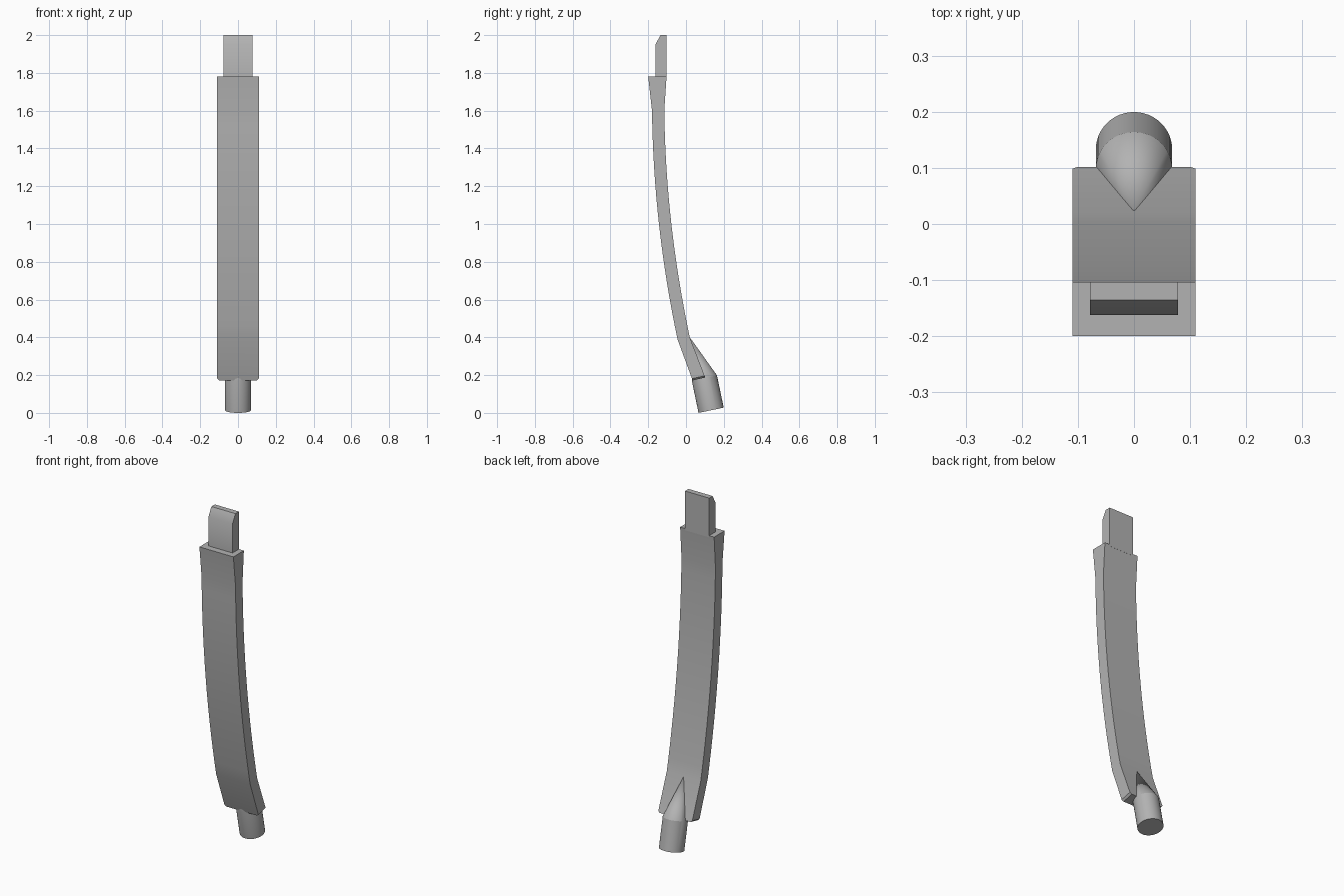
import bpy, bmesh
from math import radians, sin, cos, pi
from mathutils import Vector, Matrix

cube = bpy.data.objects.get("Cube")
if cube:
    bpy.data.objects.remove(cube, do_unlink=True)

grey = bpy.data.materials.new("plain_grey")
grey.use_nodes = True
COLOUR = (0.45, 0.45, 0.45, 1)
grey.diffuse_color = COLOUR
grey.node_tree.nodes["Principled BSDF"].inputs["Base Color"].default_value = COLOUR


def finish(name, bm, angle):
    bmesh.ops.recalc_face_normals(bm, faces=bm.faces)
    mesh = bpy.data.meshes.new(name)
    bm.to_mesh(mesh)
    bm.free()
    mesh.materials.append(grey)
    obj = bpy.data.objects.new(name, mesh)
    bpy.context.collection.objects.link(obj)
    bpy.ops.object.select_all(action='DESELECT')
    obj.select_set(True)
    bpy.context.view_layer.objects.active = obj
    bpy.ops.object.shade_smooth_by_angle(angle=radians(angle))
    return obj


def extrude_profile(points, half):
    """Extrude a side (y, z) outline across x."""
    bm = bmesh.new()
    face = bm.faces.new([bm.verts.new((-half, y, z)) for y, z in points])
    new = bmesh.ops.extrude_face_region(bm, geom=[face])["geom"]
    bmesh.ops.translate(bm, vec=(2 * half, 0, 0),
                        verts=[v for v in new if isinstance(v, bmesh.types.BMVert)])
    return bm


def bow(top, bottom, sag, steps=16):
    """Gently bowed edge from top to bottom, bulging toward the front."""
    a, b = Vector(top), Vector(bottom)
    return [a.lerp(b, i / steps) - Vector((4 * sag * (i / steps) * (1 - i / steps), 0))
            for i in range(steps + 1)]


# Curved bar: flared top, bowed middle, straight kicked-back foot
front = [(-0.20, 1.78)] + bow((-0.18, 1.6), (-0.045, 0.39), 0.03) + [(0.035, 0.172)]
back = [(-0.103, 1.78)] + bow((-0.115, 1.6), (0.02, 0.40), 0.03) + [(0.102, 0.187)]
bm = extrude_profile(front + back[::-1], 0.11)
# Clipped lower corners
corners = [e for e in bm.edges
           if all(v.co.z < 0.2 for v in e.verts)
           and abs(e.verts[0].co.x - e.verts[1].co.x) < 0.001]
bmesh.ops.bevel(bm, geom=corners, offset=0.01, segments=1, affect='EDGES')
finish("curved_bar", bm, 25)

# Flat tang with a sloped front tip
tang = [(-0.162, 1.77), (-0.162, 1.95), (-0.135, 2.0), (-0.103, 2.0), (-0.103, 1.77)]
finish("top_tang", extrude_profile(tang, 0.078), 35)

# Tilted round peg running into a leaning cone on the back of the bar
SIDES, RADIUS, LENGTH = 48, 0.068, 0.174
bm = bmesh.new()
tilt = Matrix.Translation((0, 0.133, 0.014)) @ Matrix.Rotation(radians(11.8), 4, 'X')
rings = [[bm.verts.new(tilt @ Vector((RADIUS * cos(2 * pi * i / SIDES),
                                      RADIUS * sin(2 * pi * i / SIDES), h)))
          for i in range(SIDES)] for h in (0, LENGTH)]
apex = bm.verts.new((0, 0.024, 0.395))
bm.faces.new(rings[0])
for i in range(SIDES):
    j = (i + 1) % SIDES
    bm.faces.new((rings[0][i], rings[0][j], rings[1][j], rings[1][i]))
    bm.faces.new((rings[1][i], rings[1][j], apex))
finish("bottom_peg", bm, 20)
